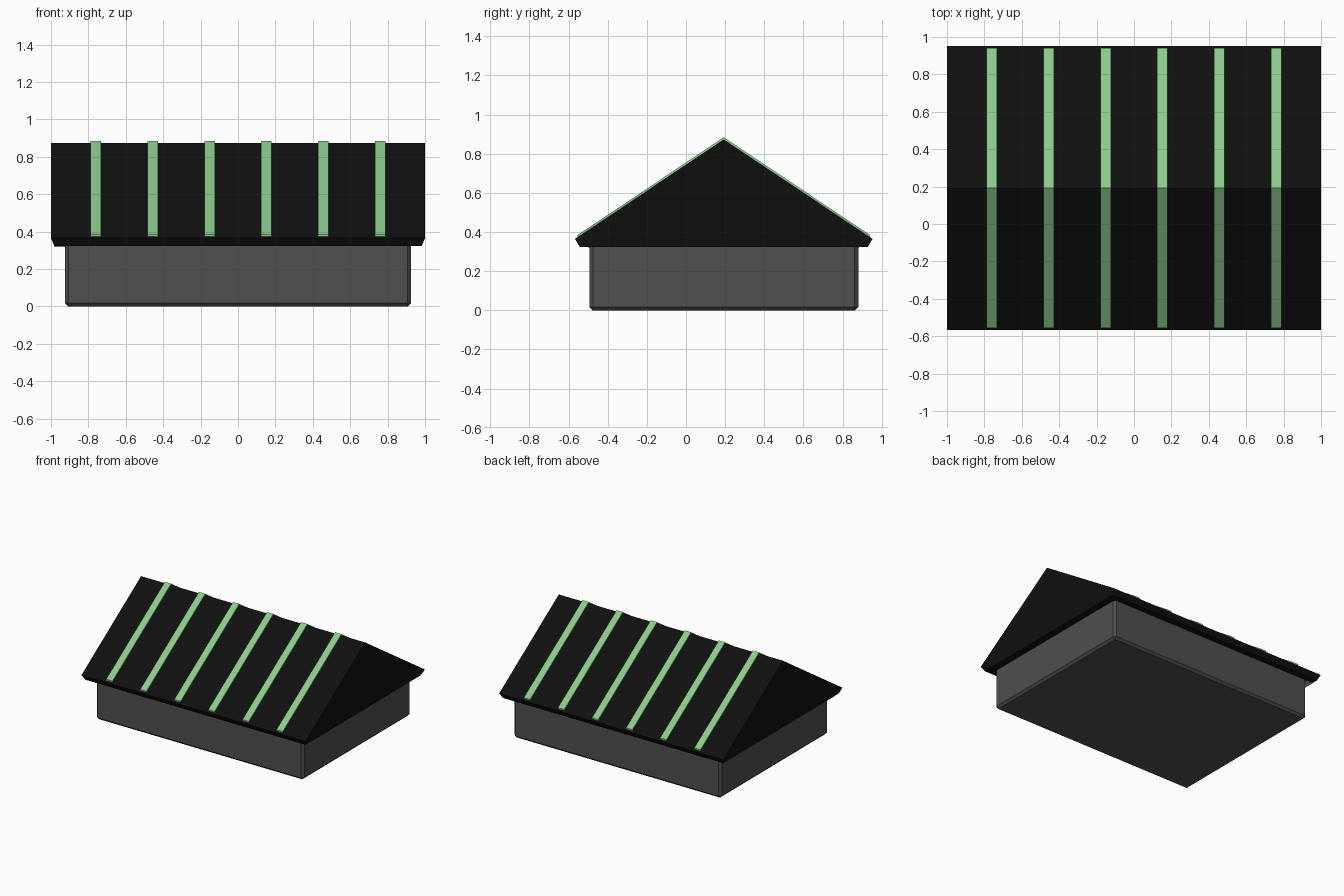
import bpy, bmesh

if "Cube" in bpy.data.objects:
    bpy.data.objects.remove(bpy.data.objects["Cube"])

YC = 0.193  # depth of the ridge line


def material(name, rgb):
    m = bpy.data.materials.new(name)
    m.diffuse_color = (*rgb, 1)
    m.use_nodes = True
    m.node_tree.nodes["Principled BSDF"].inputs["Base Color"].default_value = m.diffuse_color
    return m


GREY = material("wall grey", (0.08, 0.08, 0.08))
BLACK = material("roof black", (0.005, 0.005, 0.005))
GREEN = material("batten green", (0.26, 0.60, 0.26))


def add_object(name, bm, mat):
    bmesh.ops.recalc_face_normals(bm, faces=bm.faces)
    me = bpy.data.meshes.new(name)
    bm.to_mesh(me)
    bm.free()
    me.materials.append(mat)
    ob = bpy.data.objects.new(name, me)
    bpy.context.collection.objects.link(ob)
    return ob


def box(x0, x1, y0, y1, z0, z1):
    bm = bmesh.new()
    bmesh.ops.create_cube(bm, size=1)
    for v in bm.verts:
        v.co.x = x0 if v.co.x < 0 else x1
        v.co.y = y0 if v.co.y < 0 else y1
        v.co.z = z0 if v.co.z < 0 else z1
    return bm


def extrude_x(profile, x0, x1):
    """Solid made by sweeping a (y, z) outline along x."""
    bm = bmesh.new()
    face = bm.faces.new([bm.verts.new((x0, y, z)) for y, z in profile])
    ext = bmesh.ops.extrude_face_region(bm, geom=[face])
    for g in ext["geom"]:
        if isinstance(g, bmesh.types.BMVert):
            g.co.x = x1
    return bm


# Walls: block with chamfered upright and bottom edges
bm = box(-0.925, 0.925, YC - 0.687, YC + 0.687, 0, 0.33)
edges = [e for e in bm.edges if min(v.co.z for v in e.verts) < 0.1]
bmesh.ops.bevel(bm, geom=edges, offset=0.018, segments=1, affect='EDGES')
add_object("walls", bm, GREY)

# Roof: gable prism whose eaves taper inwards underneath
EAVE, LOW = 0.76, 0.735
bm = extrude_x([(YC - LOW, 0.323), (YC - EAVE, 0.365), (YC, 0.873),
                (YC + EAVE, 0.365), (YC + LOW, 0.323)], -1, 1)
for v in bm.verts:
    if v.co.z < 0.34:
        v.co.x *= 0.982
add_object("roof", bm, BLACK)

# Battens: thin folded strips running over the ridge
slope = (0.873 - 0.365) / EAVE
end, rise = 0.748, 0.011
low = 0.873 - slope * end
for i in range(6):
    x = (i - 2.5) * 0.304
    bm = extrude_x([(YC - end, low), (YC - end, low + rise),
                    (YC, 0.873 + rise), (YC + end, low + rise),
                    (YC + end, low), (YC, 0.873)], x - 0.028, x + 0.028)
    add_object(f"roof_batten_{i + 1}", bm, GREEN)

# Coloured strip under the left gable overhang
add_object("soffit_strip",
           box(-0.98, -0.926, YC - 0.69, YC + 0.69, 0.319, 0.324), GREEN)
